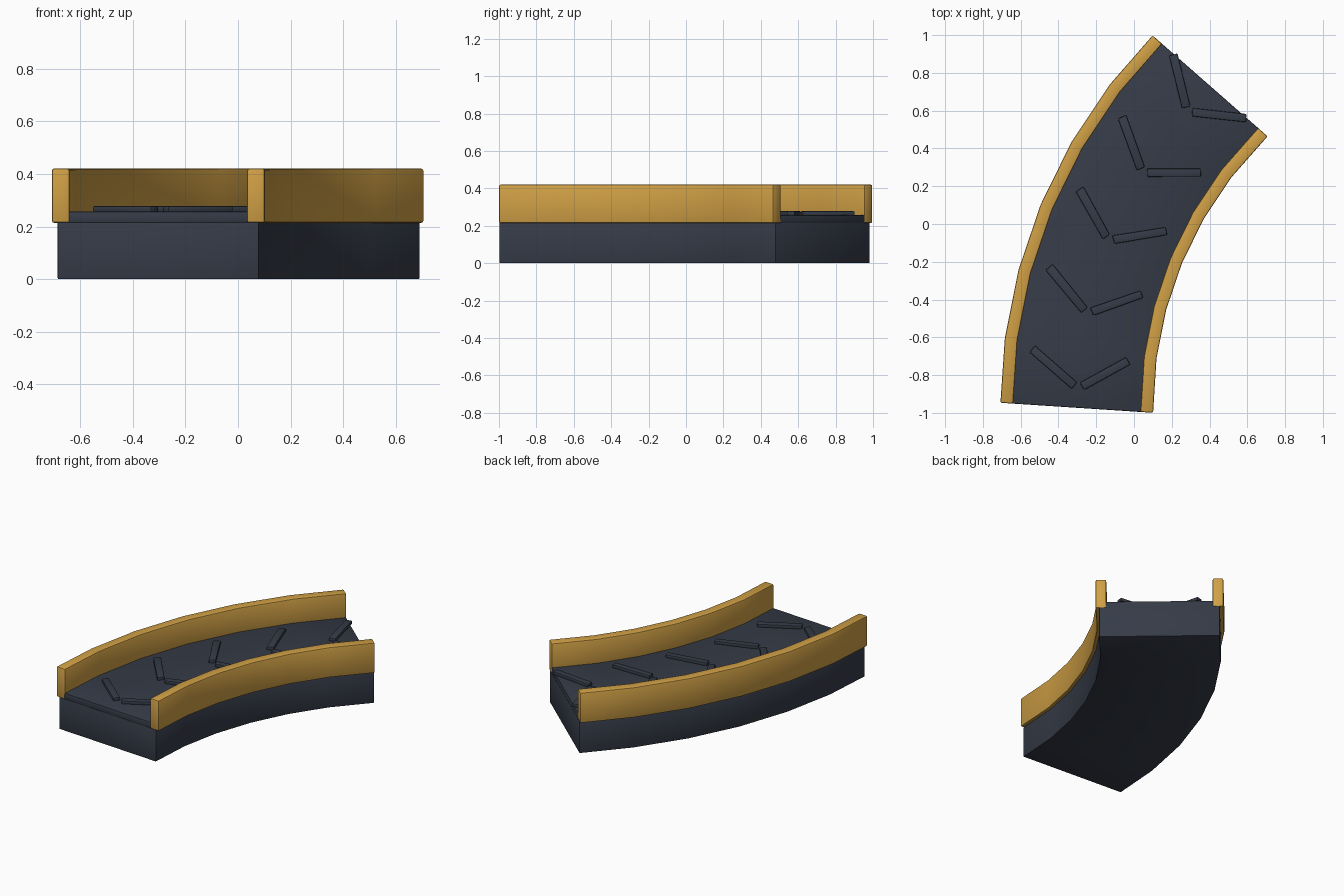
import bpy, bmesh, math
from mathutils import Vector

if "Cube" in bpy.data.objects:
    bpy.data.objects.remove(bpy.data.objects["Cube"])

# Curved conveyor: a 45 degree bend in six straight steps
R, STEPS = 2.41, 6
STEP = math.radians(45) / STEPS
SEG = 2 * R * math.sin(STEP / 2)      # length of one step along the centre line
CX, CY = 2.107, -0.973                # centre of the bend


def material(name, rgb):
    m = bpy.data.materials.new(name)
    m.diffuse_color = (*rgb, 1)
    m.use_nodes = True
    m.node_tree.nodes["Principled BSDF"].inputs["Base Color"].default_value = m.diffuse_color
    return m


DARK = material("dark slate", (0.036, 0.044, 0.064))
YELLOW = material("safety yellow", (0.63, 0.35, 0.06))


def station(k):
    """Centre point and sideways direction at step k; the end caps follow their step."""
    a = k * STEP
    b = min(max(a, STEP / 2), (STEPS - 0.5) * STEP)
    return (Vector((CX - R * math.cos(a), CY + R * math.sin(a))),
            Vector((math.cos(b), -math.sin(b))))


def bend(side, along, z):
    """Map flat track coordinates onto the bend."""
    t = along / SEG
    k = min(max(int(t), 0), STEPS - 1)
    (p0, n0), (p1, n1) = station(k), station(k + 1)
    f = t - k
    n = n0.lerp(n1, min(max(f, 0), 1))
    p = p0 + (p1 - p0) * f + n * side
    return Vector((p.x, p.y, z))


def finish(name, bm, mat, bevel):
    bmesh.ops.recalc_face_normals(bm, faces=bm.faces[:])
    sharp = [e for e in bm.edges if e.calc_face_angle(0) > math.radians(40)]
    bmesh.ops.bevel(bm, geom=sharp, offset=bevel, segments=2, profile=0.5,
                    affect='EDGES', clamp_overlap=True)
    me = bpy.data.meshes.new(name)
    bm.to_mesh(me)
    bm.free()
    me.materials.append(mat)
    ob = bpy.data.objects.new(name, me)
    bpy.context.collection.objects.link(ob)
    bpy.ops.object.select_all(action='DESELECT')
    bpy.context.view_layer.objects.active = ob
    ob.select_set(True)
    bpy.ops.object.shade_smooth_by_angle(angle=math.radians(35))


def track(name, s0, s1, z0, z1, mat, bevel):
    """Rectangular section swept along the whole bend."""
    bm = bmesh.new()
    rings = [[bm.verts.new(bend(s, k * SEG, z))
              for s, z in ((s0, z0), (s1, z0), (s1, z1), (s0, z1))]
             for k in range(STEPS + 1)]
    for a, b in zip(rings, rings[1:]):
        for i in range(4):
            j = (i + 1) % 4
            bm.faces.new((a[i], a[j], b[j], b[i]))
    bm.faces.new(rings[0])
    bm.faces.new(rings[-1])
    finish(name, bm, mat, bevel)


# Base, belt and side rails
track("base", -0.383, 0.383, 0, 0.217, DARK, 0.004)
track("belt", -0.342, 0.342, 0.214, 0.257, DARK, 0.006)
track("outer_rail", -0.405, -0.338, 0.214, 0.42, YELLOW, 0.008)
track("inner_rail", 0.338, 0.405, 0.214, 0.42, YELLOW, 0.008)


# Raised chevron bars on the belt
def chevron_bar(name, along, sign):
    c, s = math.cos(math.radians(35)), math.sin(math.radians(35))
    bm = bmesh.new()
    bmesh.ops.create_cube(bm, size=1)
    for v in bm.verts:
        x, y = v.co.x * 0.288, v.co.y * 0.045
        v.co = bend(sign * (0.138 + x * c - y * s), along + 0.088 + x * s + y * c,
                    0.266 + v.co.z * 0.024)
    finish(name, bm, DARK, 0.006)


for i in range(5):
    for side, sign in (("left", -1), ("right", 1)):
        chevron_bar(f"chevron_{side}_{i + 1}", 0.11 + 0.402 * i, sign)
